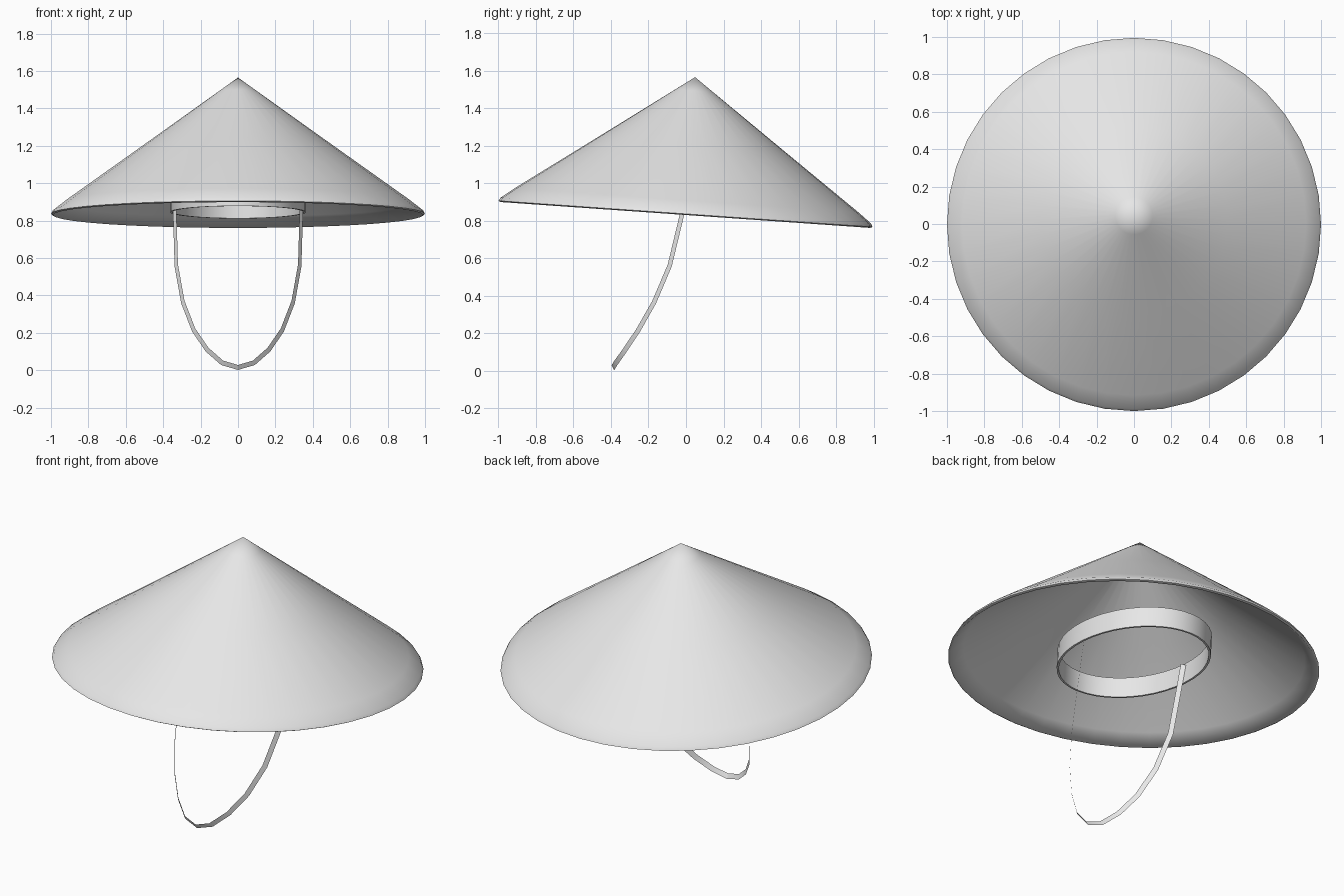
import bpy, math
from mathutils import Vector

if "Cube" in bpy.data.objects:
    bpy.data.objects.remove(bpy.data.objects["Cube"])

TILT = math.radians(-4.0)      # the hat dips toward the back
CENTRE = (0, -0.003, 0.83)     # middle of the brim

straw = bpy.data.materials.new("light grey")
straw.diffuse_color = (0.8, 0.8, 0.8, 1)
straw.use_nodes = True
straw.node_tree.nodes["Principled BSDF"].inputs["Base Color"].default_value = straw.diffuse_color


def make_object(name, verts, faces, angle):
    mesh = bpy.data.meshes.new(name)
    mesh.from_pydata(verts, [], faces)
    mesh.materials.append(straw)
    obj = bpy.data.objects.new(name, mesh)
    bpy.context.collection.objects.link(obj)
    bpy.ops.object.select_all(action='DESELECT')
    obj.select_set(True)
    bpy.context.view_layer.objects.active = obj
    bpy.ops.object.shade_smooth_by_angle(angle=math.radians(angle))
    return obj


def lathe(name, profile, sides, angle, stretch=0.0, closed=False):
    """Spin (radius, height) points round z; stretch lengthens the y radius."""
    verts, rings = [], []
    for r, z in profile:
        count = 1 if r == 0 else sides
        rings.append([len(verts) + i for i in range(count)])
        for i in range(count):
            a = 2 * math.pi * i / sides
            verts.append((r * math.cos(a), (r + stretch) * math.sin(a) if r else 0, z))
    pairs = list(zip(rings, rings[1:]))
    if closed:
        pairs.append((rings[-1], rings[0]))
    faces = []
    for upper, lower in pairs:
        for i in range(sides):
            j = (i + 1) % sides
            quad = [upper[i % len(upper)], lower[i % len(lower)],
                    lower[j % len(lower)], upper[j % len(upper)]]
            faces.append(list(dict.fromkeys(quad)))
    obj = make_object(name, verts, faces, angle)
    obj.rotation_euler.x = TILT
    obj.location = CENTRE
    return obj


# Cone: outer skin, rolled rim, then inner skin
lathe("hat_cone", [(0, 0.737), (0.1, 0.665), (0.5, 0.378), (0.92, 0.078),
                   (0.99, 0.024), (1.0, 0.006), (0.988, 0.0),
                   (0.92, 0.058), (0.5, 0.358), (0.1, 0.645), (0, 0.716)],
      40, 75)

# Oval head band floating inside the cone
lathe("head_band", [(0.362, 0.13), (0.362, 0.015), (0.350, 0.015), (0.350, 0.13)],
      40, 40, stretch=0.12, closed=True)

# Chin strap: thin slanted ribbon, mirrored from one half of its path
half = [Vector(p) for p in [(0.338, 0.01, 0.95), (0.338, -0.022, 0.83),
                            (0.330, -0.087, 0.56), (0.295, -0.17, 0.365),
                            (0.237, -0.255, 0.215), (0.165, -0.325, 0.11),
                            (0.085, -0.375, 0.04)]]
path = half + [Vector((0, -0.39, 0.015))] + [Vector((-p.x, p.y, p.z)) for p in reversed(half)]
forward = Vector((0, -0.9, 0.42)).normalized()
verts, faces = [], []
for i, p in enumerate(path):
    tangent = path[min(i + 1, len(path) - 1)] - path[max(i - 1, 0)]
    inward = tangent.cross(forward).normalized()
    offset = inward * 0.009 + forward * 0.012
    verts += [p - offset, p + offset]
    if i:
        k = 2 * i
        faces.append((k - 2, k, k + 1, k - 1))
make_object("chin_strap", verts, faces, 30)
